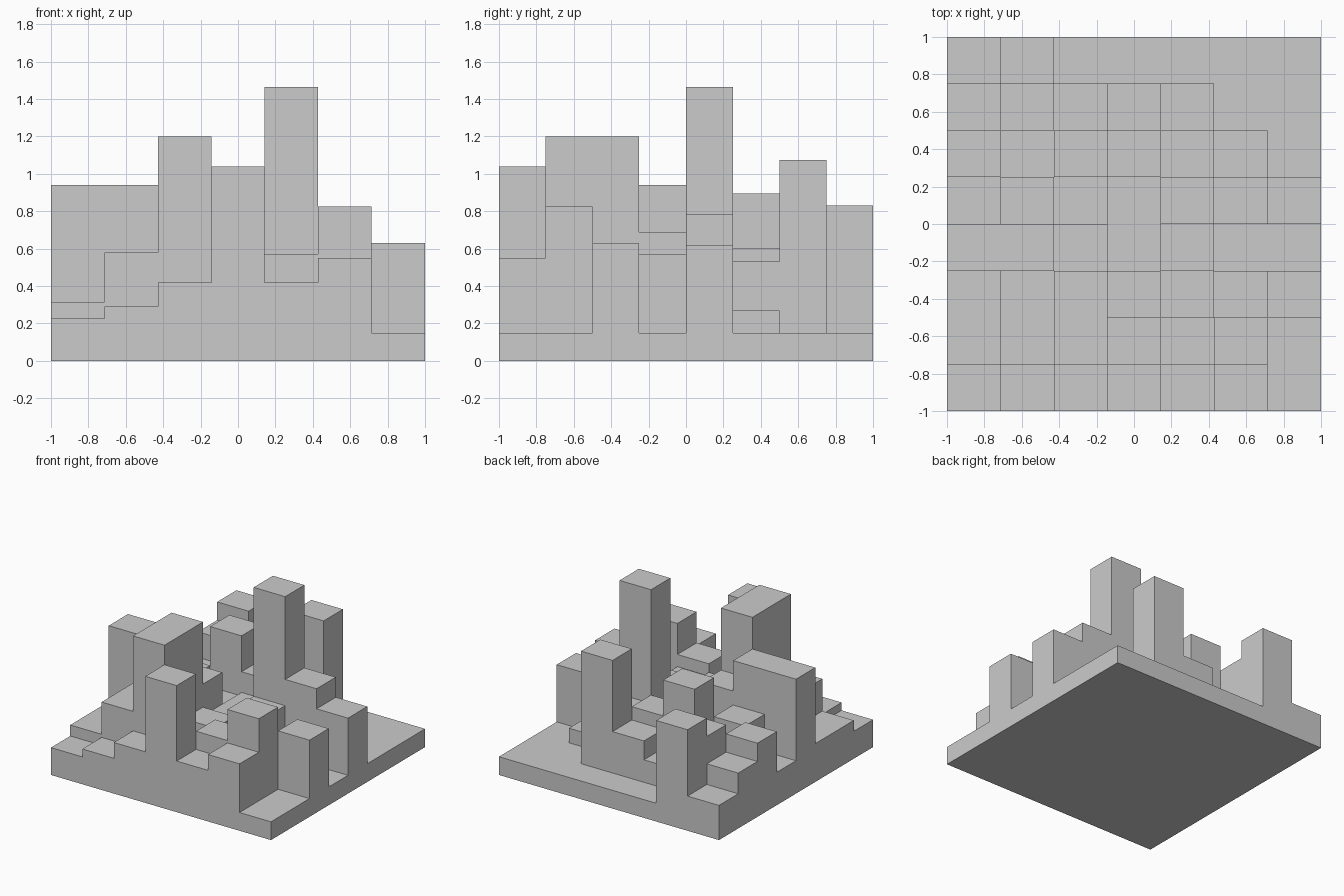
import bpy, bmesh

if "Cube" in bpy.data.objects:
    bpy.data.objects.remove(bpy.data.objects["Cube"])

# Column heights: one row per y step (front to back), left to right in x
HEIGHTS = [
    [0.225, 0.29, 0.42, 1.04, 0.42, 0.55, 0.15],
    [0.315, 0.58, 1.20, 0.40, 0.57, 0.825, 0.15],
    [0.315, 0.58, 1.20, 0.50, 0.47, 0.35, 0.63],
    [0.94, 0.94, 0.69, 0.43, 0.57, 0.15, 0.15],
    [0.27, 0.575, 0.40, 0.43, 1.465, 0.785, 0.62],
    [0.605, 0.47, 0.895, 0.60, 0.53, 0.27, 0.15],
    [0.455, 0.68, 0.335, 0.49, 1.075, 0.15, 0.15],
    [0.285, 0.83, 0.15, 0.15, 0.15, 0.15, 0.15],
]
NY, NX = len(HEIGHTS), len(HEIGHTS[0])
DX, DY = 2 / NX, 2 / NY

bm = bmesh.new()


def face(*pts):
    bm.faces.new([bm.verts.new(p) for p in pts])


def height(i, j):
    return HEIGHTS[j][i] if 0 <= i < NX and 0 <= j < NY else 0.0


# One stepped block: each cell gets a top, a bottom and only its exposed walls
for j in range(NY):
    for i in range(NX):
        x0, y0 = -1 + i * DX, -1 + j * DY
        x1, y1, h = x0 + DX, y0 + DY, height(i, j)
        face((x0, y0, h), (x1, y0, h), (x1, y1, h), (x0, y1, h))
        face((x0, y1, 0), (x1, y1, 0), (x1, y0, 0), (x0, y0, 0))
        walls = [((x0, y0), (x1, y0), height(i, j - 1)),
                 ((x1, y0), (x1, y1), height(i + 1, j)),
                 ((x1, y1), (x0, y1), height(i, j + 1)),
                 ((x0, y1), (x0, y0), height(i - 1, j))]
        for a, b, low in walls:
            if low < h:
                face((*a, low), (*b, low), (*b, h), (*a, h))

bmesh.ops.remove_doubles(bm, verts=bm.verts, dist=1e-5)
# Merge coplanar cells into clean flat faces
bmesh.ops.dissolve_limit(bm, angle_limit=0.01, verts=bm.verts, edges=bm.edges)
mesh = bpy.data.meshes.new("stepped_blocks")
bm.to_mesh(mesh)
bm.free()
bpy.context.collection.objects.link(bpy.data.objects.new("stepped_blocks", mesh))
